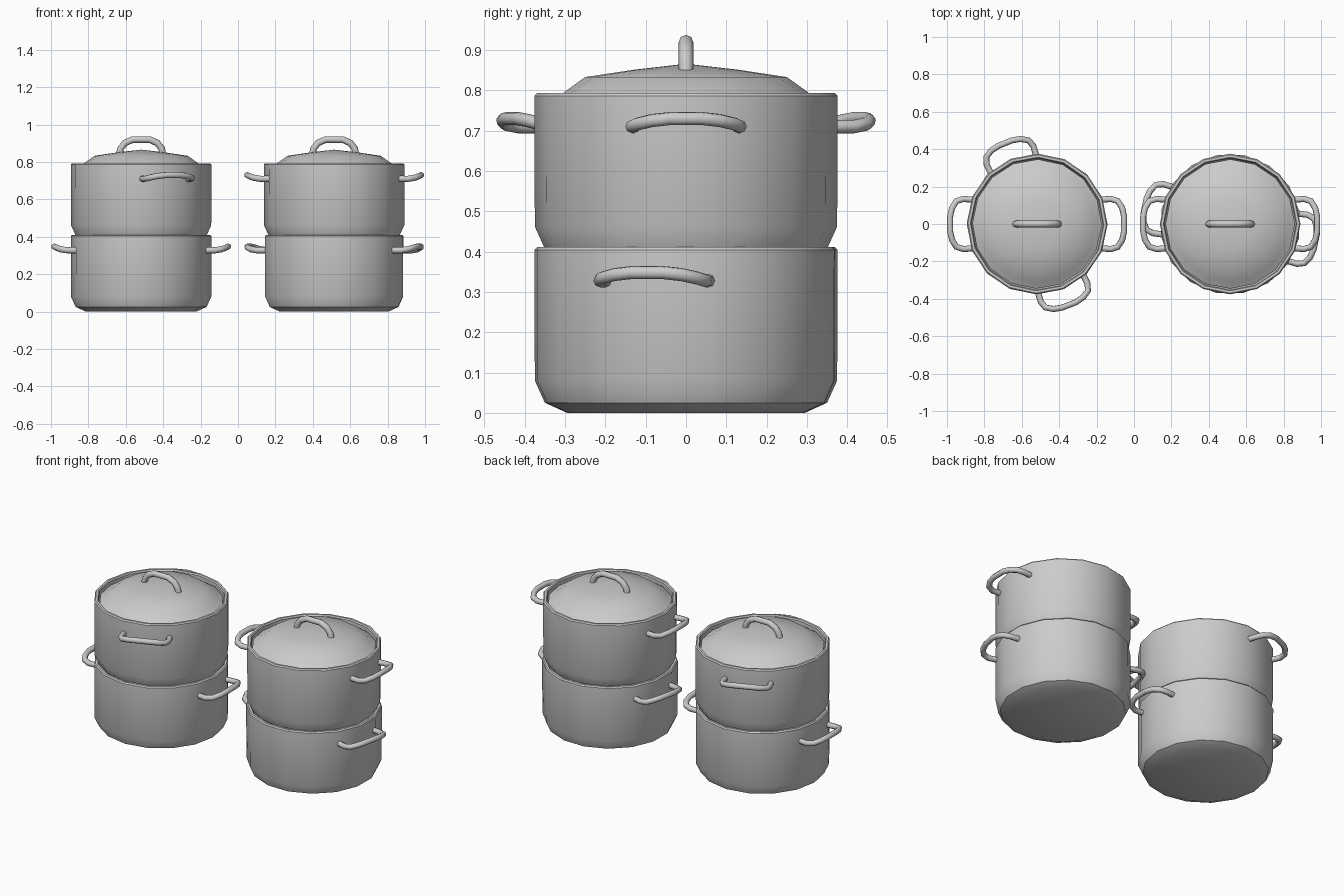
import bpy, bmesh
from math import radians
from mathutils import Matrix

if "Cube" in bpy.data.objects:
    bpy.data.objects.remove(bpy.data.objects["Cube"])

SIDES = 16


def place(obj, loc, angle, sharp):
    obj.location = loc
    obj.rotation_euler = (0, 0, radians(angle))
    bpy.ops.object.select_all(action='DESELECT')
    obj.select_set(True)
    bpy.context.view_layer.objects.active = obj
    if obj.type == 'CURVE':
        bpy.ops.object.convert(target='MESH')
    bpy.ops.object.shade_smooth_by_angle(angle=radians(sharp))


def lathe(name, profile, loc, angle=0, sharp=35):
    """Revolve an (r, z) profile that starts and ends on the axis."""
    bm = bmesh.new()
    vs = [bm.verts.new((r, 0, z)) for r, z in profile]
    es = [bm.edges.new(p) for p in zip(vs, vs[1:])]
    bmesh.ops.spin(bm, geom=vs + es, axis=(0, 0, 1), cent=(0, 0, 0),
                   angle=radians(360), steps=SIDES)
    bmesh.ops.remove_doubles(bm, verts=bm.verts, dist=1e-4)
    bmesh.ops.recalc_face_normals(bm, faces=bm.faces)
    me = bpy.data.meshes.new(name)
    bm.to_mesh(me)
    bm.free()
    obj = bpy.data.objects.new(name, me)
    bpy.context.collection.objects.link(obj)
    place(obj, loc, angle, sharp)


def tube(name, points, radius, loc, angle=0):
    """Round bar along a path."""
    cu = bpy.data.curves.new(name, 'CURVE')
    cu.dimensions = '3D'
    cu.bevel_depth = radius
    cu.bevel_resolution = 2
    cu.use_fill_caps = True
    sp = cu.splines.new('POLY')
    sp.points.add(len(points) - 1)
    for p, co in zip(sp.points, points):
        p.co = (*co, 1)
    obj = bpy.data.objects.new(name, cu)
    bpy.context.collection.objects.link(obj)
    place(obj, loc, angle, 50)


# pot shell: outside from the bottom up, over the rim, then down the inside
POT = [(0, 0), (0.295, 0), (0.35, 0.025), (0.375, 0.08), (0.376, 0.404),
       (0.37, 0.411), (0.357, 0.411), (0.352, 0.404), (0.352, 0.085),
       (0.335, 0.042), (0.285, 0.02), (0, 0.02)]

# domed lid sitting just inside the rim
LID = [(0, 0.866), (0.13, 0.851), (0.25, 0.833), (0.31, 0.79), (0.346, 0.768),
       (0.346, 0.755), (0.30, 0.765), (0.24, 0.812), (0, 0.845)]

# half of each handle path, mirrored below
half_side = [(0.345, 0.13, 0.328), (0.395, 0.134, 0.328), (0.432, 0.122, 0.334),
             (0.455, 0.085, 0.343), (0.465, 0.04, 0.348)]
SIDE = half_side + [(x, -y, z) for x, y, z in reversed(half_side)]
half_top = [(-0.115, 0, 0.845), (-0.11, 0, 0.872), (-0.086, 0, 0.902),
            (-0.045, 0, 0.92)]
TOP = half_top + [(-x, y, z) for x, y, z in reversed(half_top)]

# two stacks of two pots, each pot turned by its own angle
for side, x, lower, upper in (("left", -0.518, 0, -68.5), ("right", 0.514, -12, 0)):
    for level, z, turn in (("lower", 0, lower), ("upper", 0.382, upper)):
        pre = f"{side}_{level}"
        lathe(pre + "_pot", POT, (x, 0, z), turn)
        for i in range(2):
            tube(f"{pre}_handle_{i + 1}", SIDE, 0.0165, (x, 0, z), turn + 180 * i)
    lathe(side + "_lid", LID, (x, 0, 0), upper)
    tube(side + "_lid_handle", TOP, 0.018, (x, 0, 0))
